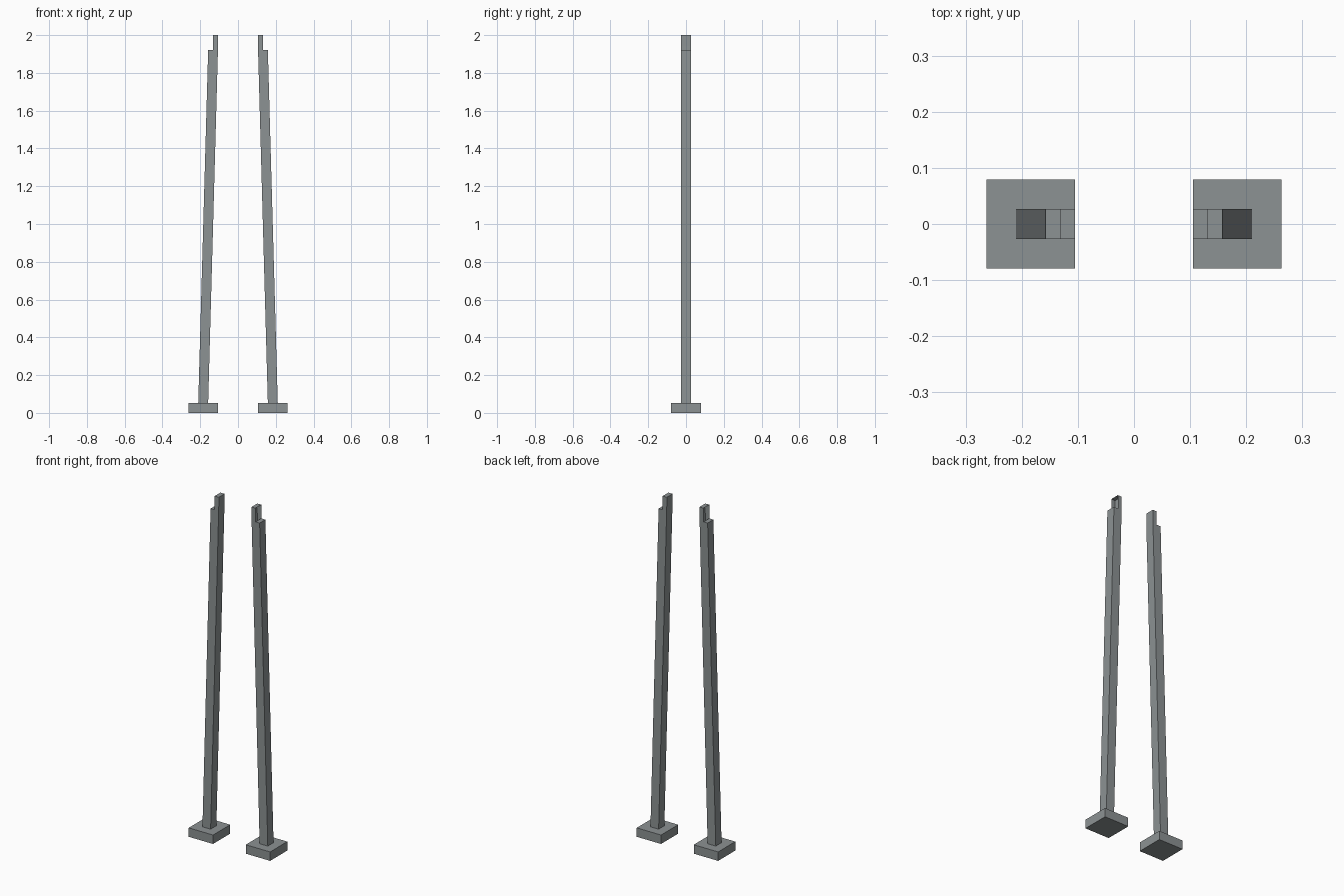
import bpy, bmesh

if "Cube" in bpy.data.objects:
    bpy.data.objects.remove(bpy.data.objects["Cube"])

metal = bpy.data.materials.new("grey_metal")
metal.diffuse_color = (0.262, 0.287, 0.292, 1)
metal.use_nodes = True
metal.node_tree.nodes["Principled BSDF"].inputs["Base Color"].default_value = metal.diffuse_color

BASE_H = 0.052
HALF_Y = 0.0265


def make_object(name, bm):
    mesh = bpy.data.meshes.new(name)
    bm.to_mesh(mesh)
    bm.free()
    mesh.materials.append(metal)
    obj = bpy.data.objects.new(name, mesh)
    bpy.context.collection.objects.link(obj)


def base(name, s):
    # square foot plate
    bm = bmesh.new()
    bmesh.ops.create_cube(bm, size=1)
    for v in bm.verts:
        v.co.x = v.co.x * 0.157 + s * 0.184
        v.co.y *= 0.158
        v.co.z = (v.co.z + 0.5) * BASE_H
    make_object(name, bm)


def post(name, s):
    # leaning post with a stepped tongue at the top (profile in x, z)
    profile = [(0.158, BASE_H), (0.2105, BASE_H), (0.158, 1.92),
               (0.1315, 1.92), (0.1315, 2.0), (0.1055, 2.0), (0.1055, 1.946)]
    bm = bmesh.new()
    front = [bm.verts.new((s * x, -HALF_Y, z)) for x, z in profile]
    back = [bm.verts.new((s * x, HALF_Y, z)) for x, z in profile]
    bm.faces.new(front)
    bm.faces.new(back[::-1])
    n = len(profile)
    sides = []
    for i in range(n):
        j = (i + 1) % n
        sides.append(bm.faces.new((front[j], front[i], back[i], back[j])))
    bmesh.ops.recalc_face_normals(bm, faces=bm.faces[:])
    # the outer side of the tongue is open
    bmesh.ops.delete(bm, geom=[sides[3]], context='FACES_ONLY')
    make_object(name, bm)


for side, s in (("left", -1), ("right", 1)):
    base(side + "_base", s)
    post(side + "_post", s)
